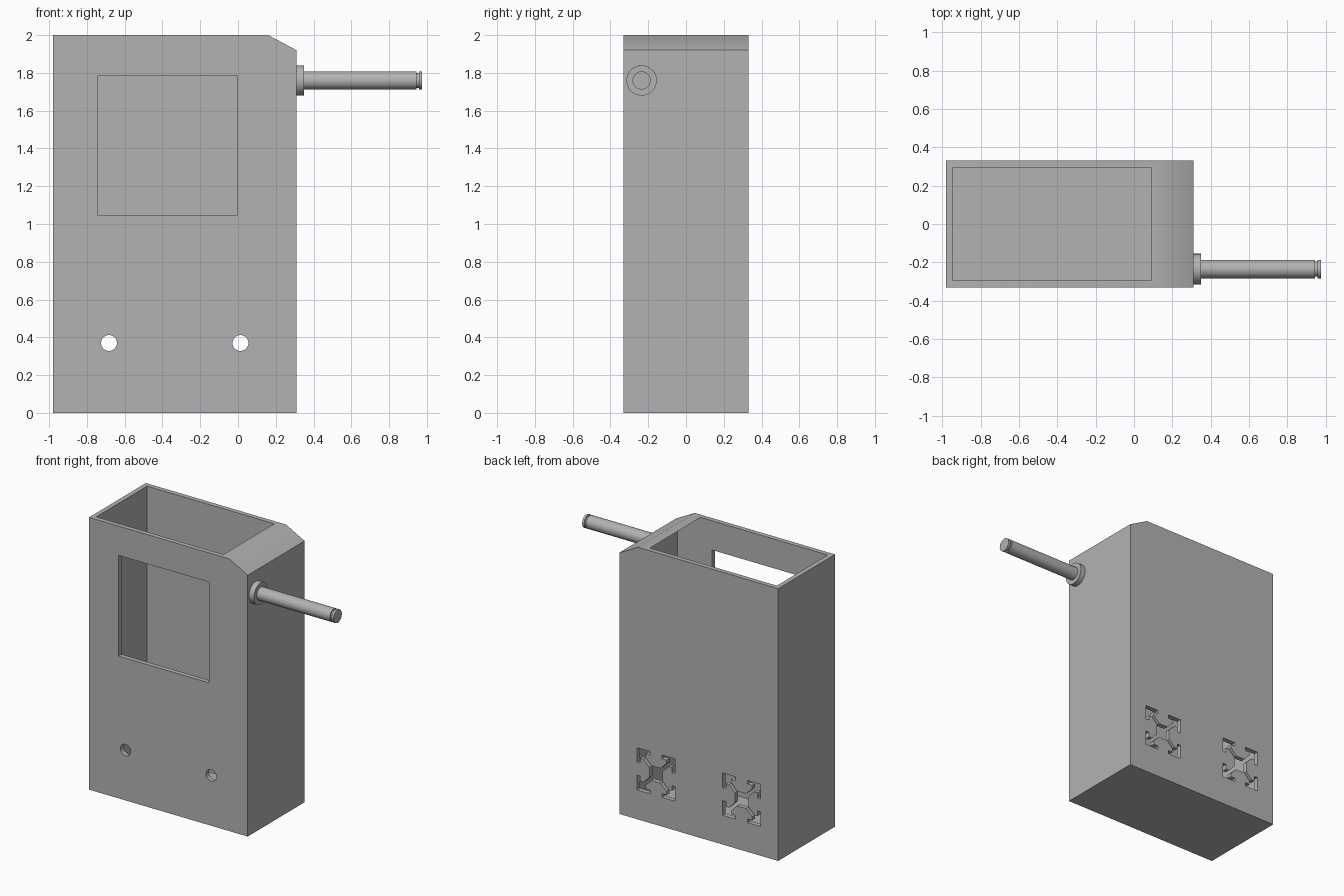
import bpy, bmesh, math
from mathutils import Vector

scene_cube = bpy.data.objects.get("Cube")
if scene_cube:
    bpy.data.objects.remove(scene_cube)

grey = bpy.data.materials.new("plain_grey")
grey.use_nodes = True
colour = (0.45, 0.45, 0.45, 1)
grey.diffuse_color = colour
grey.node_tree.nodes["Principled BSDF"].inputs["Base Color"].default_value = colour


def make_object(name, bm):
    bmesh.ops.recalc_face_normals(bm, faces=bm.faces)
    mesh = bpy.data.meshes.new(name)
    bm.to_mesh(mesh)
    bm.free()
    mesh.materials.append(grey)
    obj = bpy.data.objects.new(name, mesh)
    bpy.context.collection.objects.link(obj)
    return obj


def prism(name, outline, y0, y1):
    """Extrude an (x, z) outline from y0 to y1."""
    bm = bmesh.new()
    face = bm.faces.new([bm.verts.new((x, y0, z)) for x, z in outline])
    new = bmesh.ops.extrude_face_region(bm, geom=[face])["geom"]
    bmesh.ops.translate(bm, vec=(0, y1 - y0, 0),
                        verts=[v for v in new if isinstance(v, bmesh.types.BMVert)])
    return make_object(name, bm)


def lathe(name, rings, centre, sides=48):
    """Revolve (x, radius) rings around an axis along x."""
    bm = bmesh.new()
    loops = []
    for x, r in rings:
        angles = [math.tau * i / sides for i in range(sides)]
        loops.append([bm.verts.new(Vector((x, r * math.cos(a), r * math.sin(a))) + centre)
                      for a in angles])
    for a, b in zip(loops, loops[1:]):
        for i in range(sides):
            j = (i + 1) % sides
            bm.faces.new((a[i], a[j], b[j], b[i]))
    bm.faces.new(loops[0])
    bm.faces.new(loops[-1])
    return make_object(name, bm)


def circle(cx, cz, r, sides=32):
    return [(cx + r * math.cos(math.tau * i / sides),
             cz + r * math.sin(math.tau * i / sides)) for i in range(sides)]


def slotted_rail(cx, cz, scale):
    """Four-way symmetric T-slot rail section."""
    half = [(3.5, 2.4), (6.6, 5.5), (8.3, 5.5), (8.3, 3.1), (10, 3.1)]
    side = half + [(10, 10)] + [(z, x) for x, z in reversed(half)]
    outline = []
    for turn in range(4):
        for x, z in side:
            for _ in range(turn):
                x, z = -z, x
            outline.append((cx + x * scale, cz + z * scale))
    return outline


# Housing outline with a sloped shoulder, and the open-topped cavity inside it
left, right, depth, wall = -0.98, 0.31, 0.33, 0.035
housing = prism("housing", [(left, 0), (right, 0), (right, 1.92), (0.16, 2), (left, 2)],
                -depth, depth)
inner = right - wall
cutters = [prism("cavity_cutter", [(left + wall, wall), (inner, wall), (inner, 1.9),
                                   (-0.1, 2.1), (left + wall, 2.1)],
                 -depth + wall, depth - wall)]

# Display window in the front wall
cutters.append(prism("window_cutter", [(-0.74, 1.045), (-0.005, 1.045),
                                       (-0.005, 1.785), (-0.74, 1.785)], -0.4, -0.2))

# Screw holes in front, rail-shaped openings behind them
for x in (-0.683, 0.013):
    cutters.append(prism("screw_hole_cutter", circle(x, 0.37, 0.042), -0.4, -0.2))
    cutters.append(prism("rail_cutter", slotted_rail(x, 0.37, 0.0155), 0.2, 0.4))

for cutter in cutters:
    mod = housing.modifiers.new(cutter.name, "BOOLEAN")
    mod.operation = "DIFFERENCE"
    mod.solver = "EXACT"
    mod.object = cutter
    cutter.hide_render = True

# Apply the cuts and remove the helpers
bpy.context.view_layer.update()
graph = bpy.context.evaluated_depsgraph_get()
cut_mesh = bpy.data.meshes.new_from_object(housing.evaluated_get(graph))
housing.modifiers.clear()
housing.data = cut_mesh
for cutter in cutters:
    bpy.data.objects.remove(cutter)

# Shaft with a collar against the wall and a groove near its tip
shaft = lathe("shaft", [(0.30, 0.08), (0.35, 0.08), (0.35, 0.048), (0.945, 0.048),
                        (0.945, 0.039), (0.958, 0.039), (0.958, 0.048), (0.975, 0.048)],
              Vector((0, -0.235, 1.76)))

bpy.ops.object.select_all(action="DESELECT")
for obj in (housing, shaft):
    obj.select_set(True)
bpy.context.view_layer.objects.active = housing
bpy.ops.object.shade_smooth_by_angle(angle=math.radians(30))
